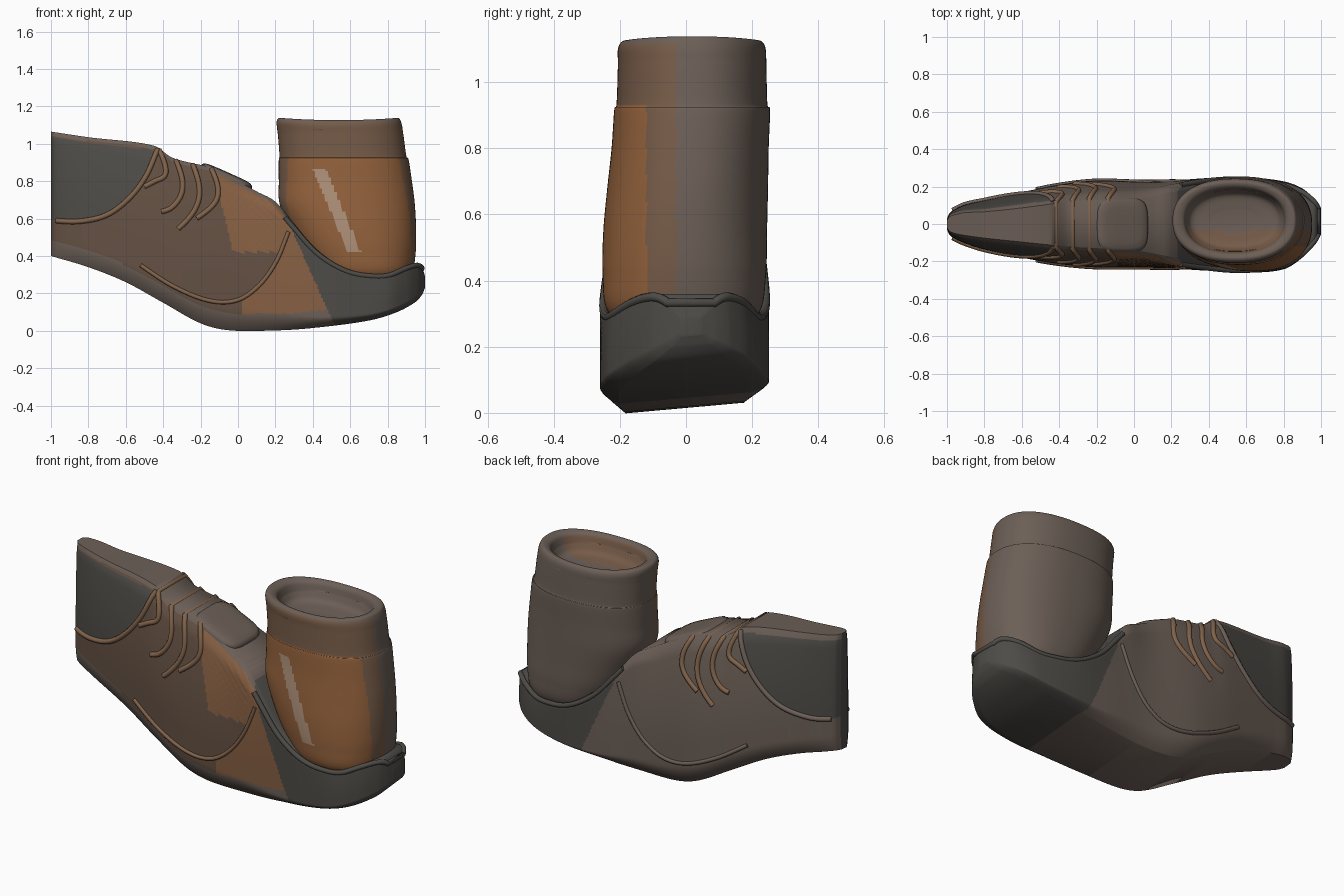
import bpy, bmesh, math
from mathutils import Vector

if "Cube" in bpy.data.objects:
    bpy.data.objects.remove(bpy.data.objects["Cube"])


def material(name, rgb):
    m = bpy.data.materials.new(name)
    m.diffuse_color = (*rgb, 1)
    m.use_nodes = True
    m.node_tree.nodes["Principled BSDF"].inputs["Base Color"].default_value = m.diffuse_color
    return m


MATS = [material(n, c) for n, c in (
    ("brown", (0.125, 0.08, 0.055)), ("dull_brown", (0.15, 0.115, 0.095)),
    ("charcoal", (0.075, 0.07, 0.062)), ("tan", (0.24, 0.115, 0.055)),
    ("orange", (0.29, 0.12, 0.045)), ("highlight", (0.42, 0.28, 0.19)),
    ("thread", (0.22, 0.125, 0.07)), ("warm_brown", (0.18, 0.105, 0.065)))]
BROWN, DULL, CHARCOAL, TAN, ORANGE, LIGHT, THREAD, WARM = range(8)


def interp(table, x):
    """Smooth interpolation through rows of (x, values...)."""
    n = len(table)
    x = min(max(x, table[0][0]), table[-1][0])
    i = next(k for k in range(n - 1) if x <= table[k + 1][0] or k == n - 2)

    def slope(k, c):
        a, b = table[max(k - 1, 0)], table[min(k + 1, n - 1)]
        return (b[c] - a[c]) / (b[0] - a[0])
    p, q = table[i], table[i + 1]
    h = q[0] - p[0]
    t = (x - p[0]) / h
    return [(2*t**3 - 3*t*t + 1) * p[c] + (t**3 - 2*t*t + t) * h * slope(i, c)
            + (3*t*t - 2*t**3) * q[c] + (t**3 - t*t) * h * slope(i + 1, c)
            for c in range(1, len(p))]


def loft(name, rings, pick):
    """Skin a list of equal closed rings, choosing a material per face centre."""
    bm = bmesh.new()
    vs = [[bm.verts.new(p) for p in r] for r in rings]
    n = len(rings[0])
    for a, b in zip(vs, vs[1:]):
        for j in range(n):
            bm.faces.new((a[j], a[(j + 1) % n], b[(j + 1) % n], b[j]))
    bm.faces.new(vs[0][::-1])
    bm.faces.new(vs[-1])
    bmesh.ops.recalc_face_normals(bm, faces=bm.faces)
    for f in bm.faces:
        f.smooth = True
        f.material_index = pick(f.calc_center_median())
    me = bpy.data.meshes.new(name)
    bm.to_mesh(me)
    bm.free()
    for m in MATS:
        me.materials.append(m)
    me.set_sharp_from_angle(angle=math.radians(50))
    ob = bpy.data.objects.new(name, me)
    bpy.context.collection.objects.link(ob)
    return ob


def tube(name, pts, radius, mat):
    cu = bpy.data.curves.new(name, 'CURVE')
    cu.dimensions = '3D'
    cu.bevel_depth = radius
    cu.bevel_resolution = 2
    cu.use_fill_caps = True
    sp = cu.splines.new('POLY')
    sp.points.add(len(pts) - 1)
    for q, p in zip(sp.points, pts):
        q.co = (*p, 1)
    cu.materials.append(MATS[mat])
    bpy.context.collection.objects.link(bpy.data.objects.new(name, cu))


def oval(x0, x1, y0, y1, power, count):
    """Points of a squared-off oval filling the given rectangle."""
    for j in range(count):
        a = math.tau * j / count
        px, py = (math.copysign(abs(v) ** power, v) for v in (math.cos(a), math.sin(a)))
        yield (x0 + x1 + px * (x1 - x0)) / 2, (y0 + y1 + py * (y1 - y0)) / 2


# Shoe body: bottom and top outline (x, z), plan outline (x, y centre, half width)
BOTTOM = [(-1, .40), (-.8, .34), (-.6, .26), (-.4, .15), (-.2, .04), (-.05, .003), (.2, .002),
          (.4, .015), (.7, .055), (.85, .1), (.95, .155), (.985, .195), (1, .23)]
TOP = [(-1, 1.065), (-.8, 1.035), (-.45, .99), (-.35, .925), (-.12, .865), (0, .80), (.1, .745),
       (.2, .69), (.3, .575), (.4, .455), (.5, .375), (.6, .325), (.7, .305), (.8, .305),
       (.9, .345), (.96, .36), (.985, .34), (1, .29)]
PLAN = [(-1, 0, .03), (-.985, 0, .06), (-.95, 0, .083), (-.9, 0, .105), (-.8, -.005, .132),
        (-.6, -.005, .175), (-.4, -.002, .212), (-.2, 0, .232), (.1, -.004, .23),
        (.4, -.002, .248), (.6, -.005, .255), (.8, -.007, .235), (.9, .005, .185),
        (.96, .012, .125), (.985, .015, .08), (1, .015, .035)]
TAPER = [(-1, .8), (-.8, .64), (-.3, .66), (0, .72), (.22, .9), (.5, 1), (1, .9)]


def surf(x, z, side, t=None):
    """Point on the side wall of the body."""
    zb, zt = interp(BOTTOM, x)[0], interp(TOP, x)[0]
    if t is None:
        t = min(max((z - zb) / (zt - zb), 0), 1)
    yc, w = interp(PLAN, x)
    f = 1 - (1 - interp(TAPER, x)[0]) * max(0, (t - .3) / .7) ** 2
    if t < .14:
        f *= 1 - .22 * (1 - t / .14) ** 2
    if t > .9:
        f *= 1 - .17 * ((t - .9) / .1) ** 2
    z = zb + t * (zt - zb)
    if side > 0:        # sole lifts slightly along the back edge
        z += .035 * max(0, 1 - t * 3) * min(1, w / .25)
    # woven bumps on the vamp
    if -.08 < x < .22 and .42 < z < .72 and side < 0:
        f += .014 * math.sin(x * 150) * math.sin(z * 150)
    return Vector((x, yc + side * w * f, z))


HEEL_SEAM = [(-1, .59), (-.85, .585), (-.7, .62), (-.58, .71), (-.49, .83), (-.43, .97)]
VAMP_SEAM = [(-.55, .37), (-.35, .24), (-.15, .16), (0, .165), (.12, .25), (.21, .38), (.27, .53)]


def body_colour(c):
    zb = interp(BOTTOM, c.x)[0]
    if c.x < -.43 and c.z > interp(HEEL_SEAM, c.x)[0] and c.z < interp(TOP, c.x)[0] - .03:
        return CHARCOAL
    if c.x > .26 + (.6 - c.z) * .45:
        return CHARCOAL
    if c.y > 0 or c.z < zb + .09 or c.z > interp(TOP, c.x)[0] - .02:
        return DULL
    if c.x > .02 and (c.x > .28 or c.z < interp(VAMP_SEAM, c.x)[0]):
        return TAN
    if c.x > -.07 - .25 * (c.z - .6) and c.z > .42:
        return TAN
    return BROWN


N, M = 280, 60
ts = [.5 - .5 * math.cos(math.pi * j / M) for j in range(M + 1)]
rings = []
for i in range(N + 1):
    x = -math.cos(math.pi * i / N)
    rings.append([surf(x, 0, -1, t) for t in ts] + [surf(x, 0, 1, t) for t in reversed(ts)])
loft("shoe_body", rings, body_colour)

# Ankle shaft with cuff, rolled rim and shallow opening: z, x min, x max, y min, y max
SHAFT = [(.24, .52, .87, -.16, .16), (.31, .43, .93, -.238, .225), (.42, .345, .95, -.252, .242),
         (.55, .275, .952, -.25, .245), (.68, .222, .945, -.238, .248), (.8, .218, .93, -.225, .25),
         (.915, .218, .912, -.217, .254), (.935, .222, .9, -.21, .246),
         (1.05, .213, .884, -.206, .243), (1.11, .206, .872, -.205, .24),
         (1.132, .222, .855, -.185, .222), (1.118, .265, .815, -.158, .195),
         (1.07, .285, .795, -.142, .178), (1.03, .32, .76, -.115, .15), (1.015, .42, .66, -.05, .08)]
keyed = [(i, *row) for i, row in enumerate(SHAFT)]
rings = []
for k in range((len(SHAFT) - 1) * 12 + 1):
    z, *box = interp(keyed, k / 12)
    mid, half = (box[0] + box[1]) / 2, (box[1] - box[0]) / 2
    rings.append([(x, y, z + (.012 * (((x - mid) / half) ** 2 - .5) if z > 1.08 else 0))
                  for x, y in oval(*box, .88, 180)])


def shaft_colour(c):
    if c.y > -.03 or c.z > 1.115:
        return DULL
    if c.y > -.12 or c.z > .93:
        return WARM
    if .42 < c.z < .86 and abs(c.x - .42 - (.9 - c.z) * .42) < .035:
        return LIGHT
    return ORANGE


loft("ankle_shaft", rings, shaft_colour)

# Raised seams on both sides
for side, label in ((-1, "front"), (1, "back")):
    for name, seam, r in (("heel_seam", HEEL_SEAM, .014), ("vamp_seam", VAMP_SEAM, .011)):
        a, b = seam[0][0] + .03, seam[-1][0]
        xs = [a + (b - a) * k / 40 for k in range(41)]
        tube(f"{name}_{label}", [surf(x, interp(seam, x)[0], side) for x in xs], r,
             THREAD if side < 0 else DULL)

# Welt around the foot of the shaft, running round the toe
xs = [.25 + .735 * math.sin(math.pi / 2 * k / 40) for k in range(41)]
path = [surf(x, 0, -1, .95) for x in xs] + [surf(x, 0, 1, .95) for x in reversed(xs)]
tube("toe_welt", path, .014, CHARCOAL)

# Laces running up one side, over the top and down the other
for i, (x, drop) in enumerate(((-.42, .22), (-.33, .32), (-.24, .36), (-.14, .28))):
    half = []
    for k in range(13):
        u = k / 12
        lx = x + .05 * math.sin(u * math.pi) - .08 * u * u
        half.append((lx, interp(TOP, lx)[0] - .01 - drop * u))
    tube(f"lace_{i + 1}", [surf(*p, -1) for p in reversed(half)] + [surf(*p, 1) for p in half],
         .014, THREAD)

# Padded tongue lying on the instep
rings = [[(x, y, z) for x, y in oval(-.15 + d, .15 - d, -.15 + d, .14 - d, .5, 48)]
         for z, d in ((-.04, 0), (.005, 0), (.018, .006), (.026, .02), (.03, .05), (.031, .1))]
tongue = loft("tongue", rings, lambda c: DULL)
tongue.location = (-.065, 0, .818)
tongue.rotation_euler = (0, math.radians(24), 0)
